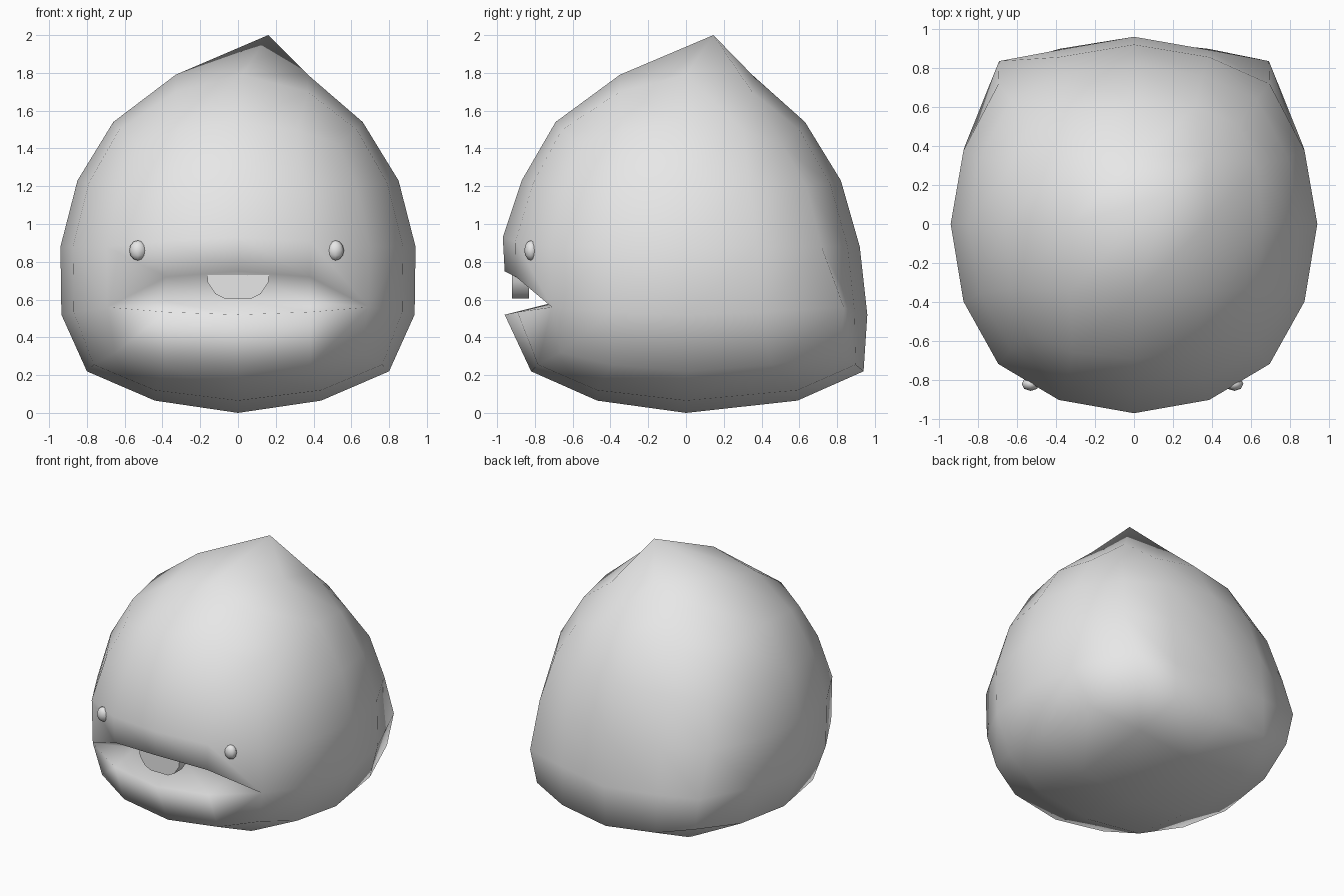
import bpy, bmesh, math

if "Cube" in bpy.data.objects:
    bpy.data.objects.remove(bpy.data.objects["Cube"])

grey = bpy.data.materials.new("light grey")
grey.diffuse_color = (0.8, 0.8, 0.8, 1)
grey.use_nodes = True
grey.node_tree.nodes["Principled BSDF"].inputs["Base Color"].default_value = grey.diffuse_color


def make_object(name, bm, smooth=True):
    bmesh.ops.recalc_face_normals(bm, faces=bm.faces)
    mesh = bpy.data.meshes.new(name)
    bm.to_mesh(mesh)
    bm.free()
    for p in mesh.polygons:
        p.use_smooth = smooth
    mesh.materials.append(grey)
    ob = bpy.data.objects.new(name, mesh)
    bpy.context.collection.objects.link(ob)
    return ob


# Side levels: height, half width, front depth, back depth, corner height shift
LEVELS = {-2: (0.22, 0.80, 0.82, 0.94, 0.10),
          -1: (0.52, 0.935, 0.96, 0.96, 0.04),
          0: (0.88, 0.94, 0.97, 0.92, 0.0),
          1: (1.23, 0.85, 0.87, 0.82, -0.04),
          2: (1.54, 0.66, 0.69, 0.63, -0.12)}


def body_point(u, v, w):
    """Map a cell corner of a 4x4x4 cube grid to the rounded body."""
    if abs(u) < 2 and abs(v) < 2:
        if w > 0:                                  # crown, with a leaning tip
            if u == 0 and v == 0:
                return (0.16, 0.145, 2.0)
            return (0.35 * u + 0.02, 0.35 * v, 1.79 if u * v == 0 else 1.70)
        depth = 0.59 if v > 0 else 0.47            # underside
        return (0.44 * u, depth * v, (0.0, 0.065, 0.12)[abs(u) + abs(v)])
    z, ax, front, back, lift = LEVELS[w]
    ay = back if v > 0 else front
    end = abs(w) == 2
    corner = 0.81 if end else 0.74
    near, far = (0.48, 0.955) if end else (0.41, 0.93)
    sx, sy = math.copysign(1, u), math.copysign(1, v)
    if abs(u) == 2 and abs(v) == 2:
        cy = (0.87 if w < 0 else 0.78) if v > 0 and w < 2 else corner
        return (sx * corner * ax, sy * cy * ay, z + lift)
    if abs(v) == 2:
        zz = z + 0.35 * lift * abs(u)
        if w == 0 and v < 0:
            zz += 0.05 - 0.02 * abs(u)             # brow above the mouth
        return (near * u * ax, sy * ay * (far if u else 1), zz)
    return (sx * ax * (far if v else 1), near * v * ay, z + 0.35 * lift * abs(v))


# Body shell
bm = bmesh.new()
cache = {}


def vert(u, v, w):
    key = (u, v, w)
    if key not in cache:
        cache[key] = bm.verts.new(body_point(u, v, w))
    return cache[key]


CORNERS = ((0, 0), (1, 0), (1, 1), (0, 1))
for axis in range(3):
    for side in (-2, 2):
        for a in range(-2, 2):
            for b in range(-2, 2):
                if axis == 1 and side == -2 and b == -1:
                    continue                       # this front row is the mouth
                quad = []
                for da, db in CORNERS:
                    p = [a + da, b + db]
                    p.insert(axis, side)
                    quad.append(vert(*p))
                bm.faces.new(quad)

# Mouth: upper lip row and a folded pocket meeting at the two corners
brow = [vert(u, -2, 0) for u in range(-2, 3)]
lower = [vert(u, -2, -1) for u in range(-2, 3)]
mid_lip = [bm.verts.new(p) for p in
           ((-0.38, -0.90, 0.72), (0, -0.96, 0.75), (0.38, -0.90, 0.72))]
mid_fold = [bm.verts.new(p) for p in
            ((-0.38, -0.66, 0.59), (0, -0.64, 0.60), (0.38, -0.66, 0.59))]
upper = [lower[0]] + mid_lip + [lower[4]]
fold = [lower[0]] + mid_fold + [lower[4]]
for top, bottom in ((brow, upper), (upper, fold), (fold, lower)):
    for i in range(4):
        ring = [top[i], top[i + 1], bottom[i + 1], bottom[i]]
        bm.faces.new(list(dict.fromkeys(ring)))
make_object("body", bm)

# Tooth hanging from the upper lip
bm = bmesh.new()
half = [(0.07, 0.605), (0.12, 0.63), (0.16, 0.69), (0.165, 0.74)]
outline = half + [(-x, z) for x, z in reversed(half)]
face = bm.faces.new([bm.verts.new((x, -0.92, z)) for x, z in outline])
new = bmesh.ops.extrude_face_region(bm, geom=[face])["geom"]
bmesh.ops.translate(bm, vec=(0, 0.09, 0),
                    verts=[g for g in new if isinstance(g, bmesh.types.BMVert)])
tooth = make_object("tooth", bm)
bpy.context.view_layer.objects.active = tooth
tooth.select_set(True)
bpy.ops.object.shade_smooth_by_angle(angle=math.radians(40))

# Eyes
for name, x in (("left_eye", -0.53), ("right_eye", 0.515)):
    bm = bmesh.new()
    bmesh.ops.create_uvsphere(bm, u_segments=8, v_segments=6, radius=1)
    bmesh.ops.scale(bm, vec=(0.046, 0.036, 0.053), verts=bm.verts)
    bmesh.ops.translate(bm, vec=(x, -0.82, 0.86), verts=bm.verts)
    make_object(name, bm)
